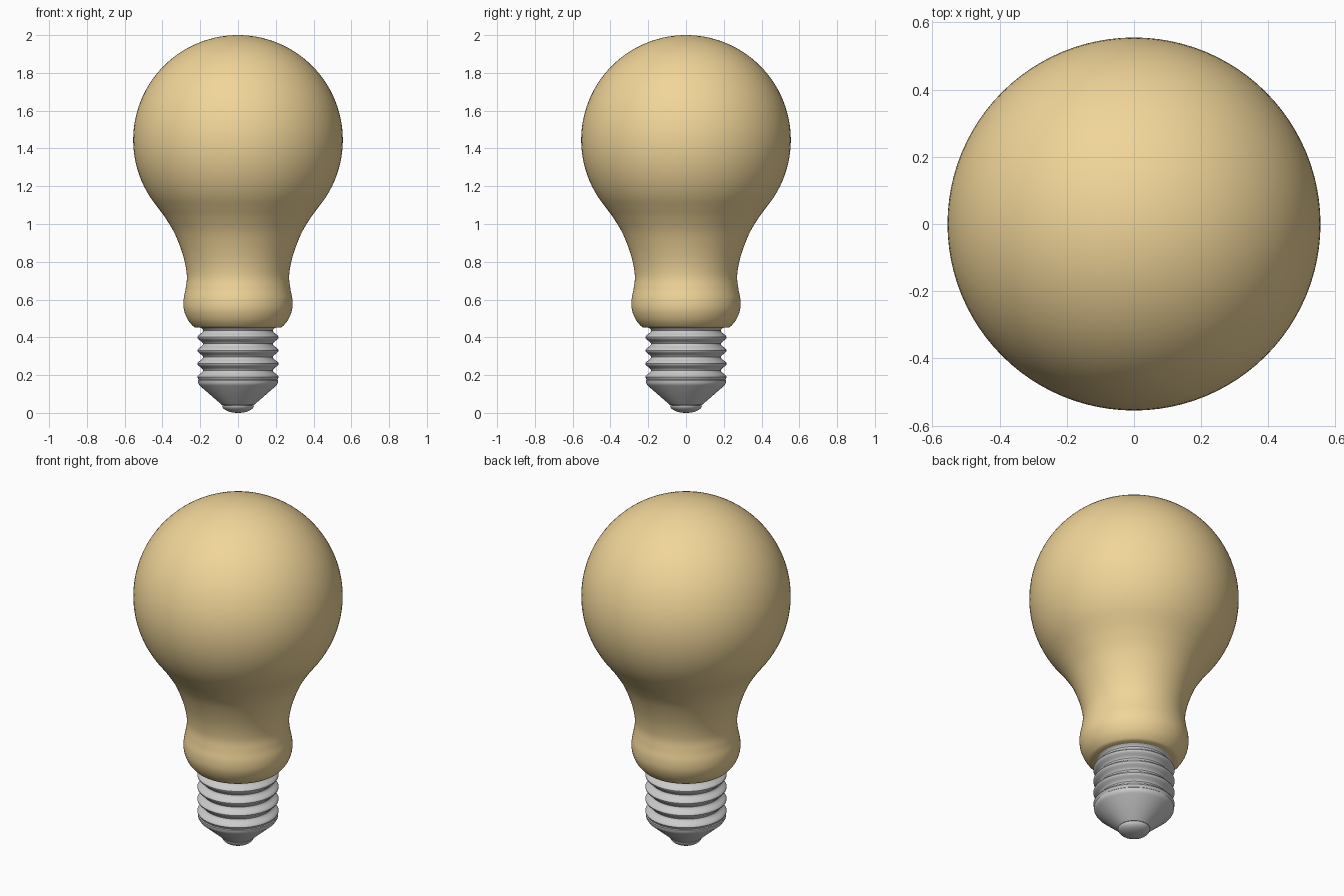
import bpy, bmesh
from math import pi, sin, cos
from mathutils import Vector

if "Cube" in bpy.data.objects:
    bpy.data.objects.remove(bpy.data.objects["Cube"])


def lathe(name, profile, segments=96, color=None):
    """Revolve (radius, height) points around the z axis."""
    bm = bmesh.new()
    verts = [bm.verts.new((r, 0, z)) for r, z in profile]
    edges = [bm.edges.new(pair) for pair in zip(verts, verts[1:])]
    bmesh.ops.spin(bm, geom=verts + edges, cent=(0, 0, 0), axis=(0, 0, 1),
                   angle=2 * pi, steps=segments)
    bmesh.ops.remove_doubles(bm, verts=bm.verts, dist=1e-5)
    bmesh.ops.recalc_face_normals(bm, faces=bm.faces)
    mesh = bpy.data.meshes.new(name)
    bm.to_mesh(mesh)
    bm.free()
    obj = bpy.data.objects.new(name, mesh)
    bpy.context.collection.objects.link(obj)
    if color:
        mat = bpy.data.materials.new(name)
        mat.diffuse_color = color
        mat.use_nodes = True
        mat.node_tree.nodes["Principled BSDF"].inputs["Base Color"].default_value = mat.diffuse_color
        mesh.materials.append(mat)
    bpy.ops.object.select_all(action='DESELECT')
    obj.select_set(True)
    bpy.context.view_layer.objects.active = obj
    bpy.ops.object.shade_smooth_by_angle(angle=0.6)
    return obj


def smooth_path(points, steps=6):
    """Catmull-Rom curve through the inner points."""
    p = [Vector(q) for q in points]
    path = []
    for a, b, c, d in zip(p, p[1:], p[2:], p[3:]):
        for i in range(steps):
            t = i / steps
            path.append(tuple(0.5 * (2 * b + (c - a) * t + (2 * a - 5 * b + 4 * c - d) * t**2
                                     + (3 * b - a - 3 * c + d) * t**3)))
    return path + [tuple(p[-2])]


# Glass: spherical crown flowing into a waisted neck with a rounded collar
R, CZ = 0.555, 1.445
crown = [(R * sin(a), CZ + R * cos(a)) for a in [i * 2.25 / 40 for i in range(40)]]
crown[0] = (0, 2.0)
neck = smooth_path([(0.48, 1.165), (0.431, 1.096), (0.383, 1.03), (0.333, 0.945),
                    (0.29, 0.83), (0.271, 0.73), (0.277, 0.66), (0.288, 0.60),
                    (0.286, 0.545), (0.266, 0.494), (0.235, 0.457), (0.215, 0.45)])
lathe("glass_bulb", crown + neck + [(0.225, 0.451), (0.18, 0.451)],
      color=(0.88, 0.67, 0.32, 1))

# Screw base: stacked rounded ridges with a short plain band at the bottom
ridges = [(0.2 + 0.0155 * cos(2 * pi * (z - 0.19) / 0.07), z)
          for z in [0.19 + 0.265 * i / 45 for i in range(46)]]
lathe("screw_base", [(0, 0.15), (0.206, 0.15), (0.211, 0.158), (0.212, 0.172),
                     (0.208, 0.176)] + ridges + [(0.18, 0.47), (0, 0.47)])

# Insulator: cone closing the bottom of the base
lathe("insulator_cone", [(0, 0.15), (0.206, 0.15), (0.2, 0.142), (0.085, 0.042), (0, 0.042)])

# Contact: small domed tip
lathe("contact_tip", [(0, 0.045)] + [(0.085 * cos(a), 0.04 - 0.04 * sin(a))
                                     for a in [i * pi / 24 for i in range(12)]] + [(0, 0)])
